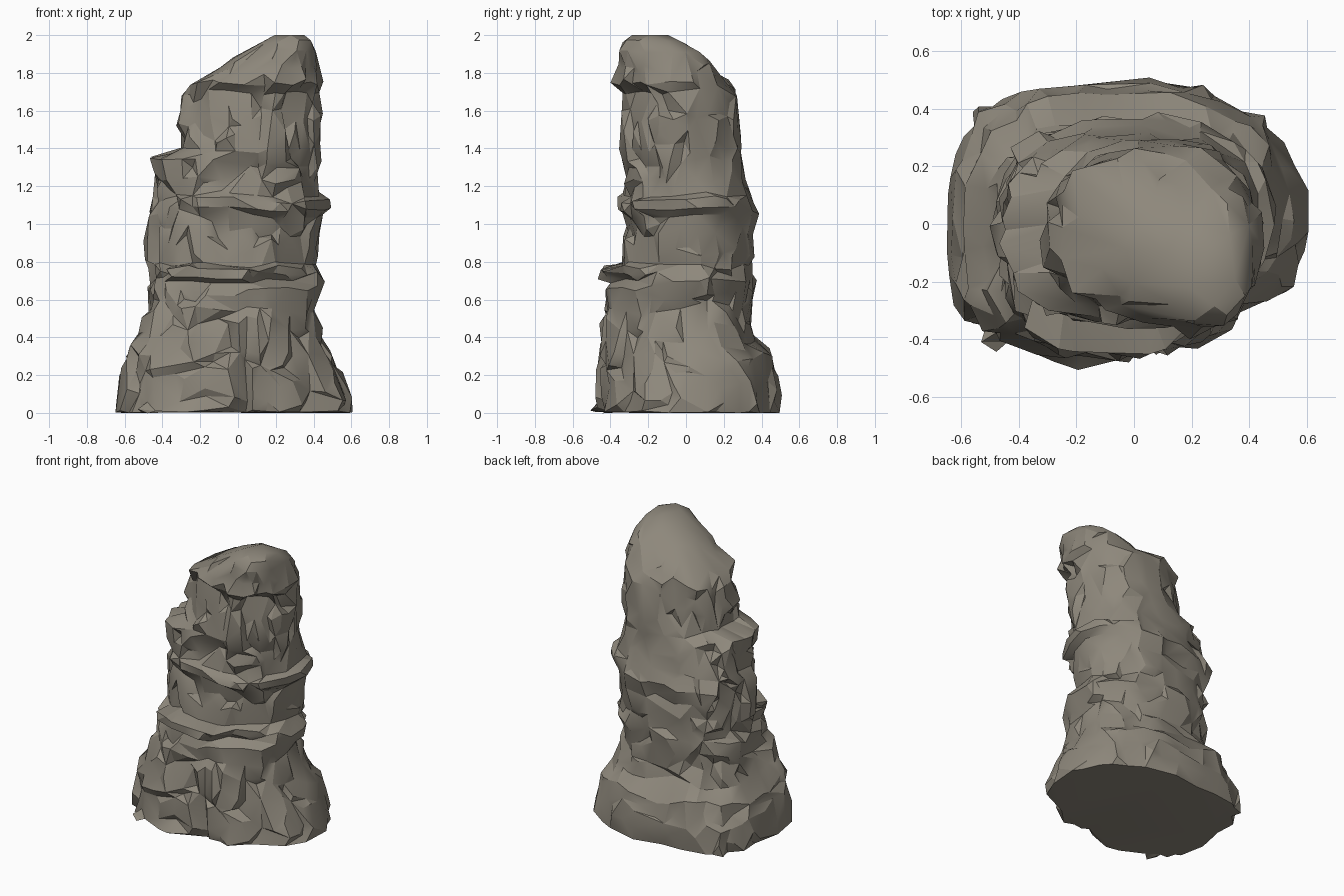
import bpy, bmesh, math
from mathutils import Vector, noise

cube = bpy.data.objects.get("Cube")
if cube:
    bpy.data.objects.remove(cube, do_unlink=True)

# Stone colour
stone = bpy.data.materials.new("warm grey stone")
stone.use_nodes = True
colour = (0.27, 0.245, 0.20, 1)
stone.diffuse_color = colour
shader = stone.node_tree.nodes["Principled BSDF"]
shader.inputs["Base Color"].default_value = colour
shader.inputs["Roughness"].default_value = 0.9

# Layers of the pillar: height, x min, x max, y min, y max
LAYERS = [
    (0, -.65, .62, -.49, .49),
    (.15, -.63, .58, -.49, .5),
    (.3, -.61, .53, -.48, .47),
    (.39, -.54, .47, -.46, .37),
    (.53, -.49, .42, -.46, .34),
    (.66, -.49, .46, -.46, .36),
    (.7, -.48, .48, -.44, .37),
    (.72, -.47, .46, -.49, .36),
    (.765, -.47, .43, -.49, .36),
    (.785, -.48, .41, -.35, .36),
    (.95, -.49, .43, -.34, .36),
    (1.05, -.48, .45, -.35, .38),
    (1.08, -.46, .49, -.39, .38),
    (1.13, -.44, .49, -.39, .36),
    (1.15, -.44, .44, -.35, .35),
    (1.3, -.46, .43, -.34, .31),
    (1.35, -.47, .44, -.36, .3),
    (1.39, -.33, .44, -.36, .3),
    (1.55, -.32, .45, -.35, .29),
    (1.7, -.29, .43, -.33, .28),
    (1.74, -.28, .45, -.38, .25),
    (1.83, -.11, .44, -.37, .16),
    (1.91, .03, .42, -.36, .08),
    (1.97, .13, .39, -.33, -.02),
    (2, .2, .34, -.28, -.1),
]
SEGMENTS = 96
STEP = 0.03


def dense_layers():
    """Add evenly spaced rings between the listed layers."""
    for low, high in zip(LAYERS, LAYERS[1:]):
        count = max(1, round((high[0] - low[0]) / STEP))
        for i in range(count):
            yield [a + (b - a) * i / count for a, b in zip(low, high)]
    yield LAYERS[-1]


def rounded(value, power):
    return math.copysign(abs(value) ** (2 / power), value)


def ring_point(layer, angle):
    """Point on one ring, broken into chunks and split by cracks."""
    z, x0, x1, y0, y1 = layer
    c, s = math.cos(angle), math.sin(angle)

    # Squarer low on the left, cut away at the front left-hand corner (+x, -y)
    power = 2.4
    corner = min(1, 4 * abs(c * s))
    if c < 0:
        power += corner * max(-0.35, 0.9 - 0.8 * z)
    elif s < 0:
        power -= corner * (0.8 - 0.5 * z)
    x = (x0 + x1) / 2 + (x1 - x0) / 2 * rounded(c, power)
    y = (y0 + y1) / 2 + (y1 - y0) / 2 * rounded(s, power)
    point = Vector((x, y, z))

    # Rough on the front and left, more weathered at the back and right
    rough = 0.6 + 0.4 * max(-s, -c, 0)
    fade = min(1, (2 - z) / 0.2)
    near, cells = noise.voronoi(Vector((x * 6, y * 6, z * 4)))[0:2]
    chunk = noise.cell(cells[0] * 37)
    fine = noise.noise(point * 11)
    crack = max(0, 0.12 - (near[1] - near[0])) * 0.2
    depth = 0.027 * chunk + 0.014 + 0.018 * fine + crack

    # Deep gully up the front of the foot
    if s < 0 and z < 0.7:
        depth += 0.08 * max(0, 1 - abs(x - 0.05) / 0.06) * (1 - z / 0.7)
    # Spur at the foot of the left side
    if c > 0 and z < 0.3:
        depth -= 0.08 * max(0, 1 - abs(y + 0.2) / 0.12) * (1 - z / 0.3)
    # The front shelf ends past the middle
    if s < 0 and x > 0.05 and 0.69 < z < 0.78:
        depth += 0.09 * min(1, (x - 0.05) * 8) * -s
    out = Vector((c, s, 0))
    point -= out * depth * rough * fade
    if 0 < z < 2:
        wave = 0.06 if z < 0.6 else 0.03
        point.z += wave * noise.noise(point * 5) * fade * min(1, z * 5)
    return point


# Loft the rings into a closed pillar
bm = bmesh.new()
rings = []
for layer in dense_layers():
    rings.append([bm.verts.new(ring_point(layer, math.tau * i / SEGMENTS))
                  for i in range(SEGMENTS)])
for low, high in zip(rings, rings[1:]):
    for i in range(SEGMENTS):
        j = (i + 1) % SEGMENTS
        bm.faces.new((low[i], low[j], high[j], high[i]))
bm.faces.new(reversed(rings[0]))
bm.faces.new(rings[-1])
bmesh.ops.triangulate(bm, faces=bm.faces[:])

mesh = bpy.data.meshes.new("rock_pillar")
bm.to_mesh(mesh)
bm.free()
mesh.materials.append(stone)
rock = bpy.data.objects.new("rock_pillar", mesh)
bpy.context.collection.objects.link(rock)

# Reduce to broad irregular facets
bpy.context.view_layer.objects.active = rock
rock.select_set(True)
facets = rock.modifiers.new("facets", "DECIMATE")
facets.ratio = 0.12
bpy.ops.object.modifier_apply(modifier=facets.name)
bpy.ops.object.shade_smooth_by_angle(angle=math.radians(25))
